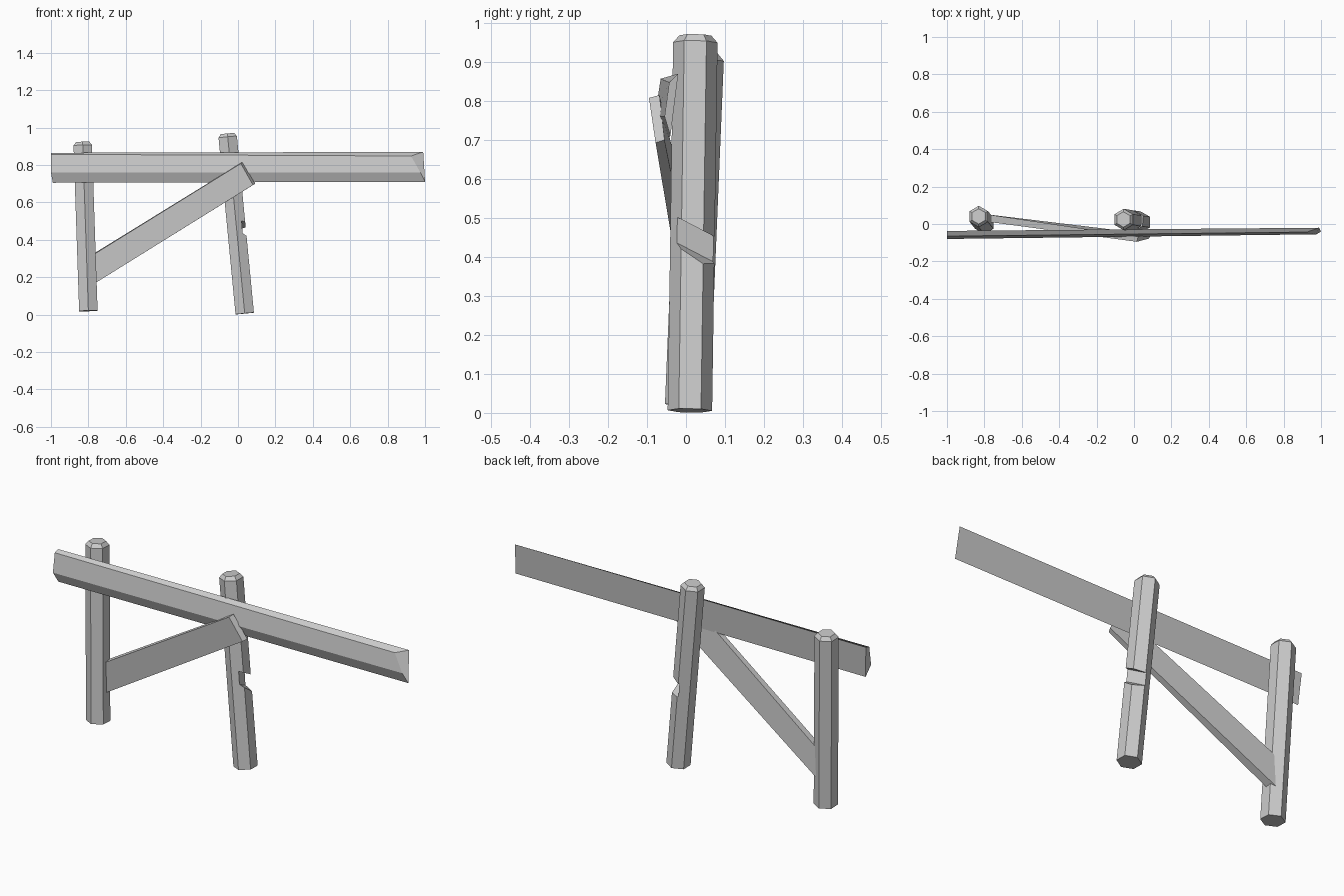
import bpy, bmesh, math
from mathutils import Vector

if "Cube" in bpy.data.objects:
    bpy.data.objects.remove(bpy.data.objects["Cube"])


def loft(name, rings):
    """Skin a list of equal-length point rings and cap both ends."""
    bm = bmesh.new()
    vs = [[bm.verts.new(p) for p in ring] for ring in rings]
    n = len(vs[0])
    for a, b in zip(vs, vs[1:]):
        for i in range(n):
            j = (i + 1) % n
            bm.faces.new((a[i], a[j], b[j], b[i]))
    bm.faces.new(vs[0][::-1])
    bm.faces.new(vs[-1])
    bmesh.ops.recalc_face_normals(bm, faces=bm.faces[:])
    me = bpy.data.meshes.new(name)
    bm.to_mesh(me)
    bm.free()
    ob = bpy.data.objects.new(name, me)
    bpy.context.collection.objects.link(ob)
    return ob


def post(name, bottom, top, radius=0.057, cap=0.018):
    """Leaning six-sided post with a chamfered top."""
    bottom, top = Vector(bottom), Vector(top)
    axis = (top - bottom).normalized()
    side = Vector((0, 1, 0))
    side = (side - axis * side.dot(axis)).normalized()
    across = side.cross(axis)

    def ring(c, r):
        return [c + r * (math.cos(k * math.pi / 3) * side +
                         math.sin(k * math.pi / 3) * across) for k in range(6)]
    return loft(name, [ring(bottom, radius), ring(top, radius),
                       ring(top + axis * cap, radius * 0.72)])


# Posts
post("left_post", (-0.80, 0.003, 0.02), (-0.83, 0.04, 0.905))
right_post = post("right_post", (0.036, 0.01, 0.006), (-0.055, 0.024, 0.95))

# Slanted notch chopped from the outer side of the right post
notch = [(0.020, 0.503), (0.025, 0.437), (0.058, 0.405), (0.20, 0.26), (0.20, 0.503)]
cutter = loft("notch_cutter", [
    [(x - 0.33 * (y + 0.025) if i < 2 else x, y, z - 0.52 * (y + 0.025))
     for i, (x, z) in enumerate(notch)] for y in (-0.08, 0.12)])
cutter.hide_render = True
cutter.hide_viewport = True
mod = right_post.modifiers.new("notch", 'BOOLEAN')
mod.operation = 'DIFFERENCE'
mod.solver = 'EXACT'
mod.object = cutter

# Rail: flat back, bevelled front, slanted right end
loft("top_rail", [
    [(-1.0, -0.037, 0.865), (-0.99, -0.05, 0.705), (-1.0, -0.08, 0.76), (-1.0, -0.065, 0.857)],
    [(0.99, -0.02, 0.87), (1.0, -0.04, 0.71), (0.975, -0.055, 0.76), (0.925, -0.043, 0.848)]])

# Diagonal brace from the left post up across the rail
loft("diagonal_brace", [
    [(-0.79, 0.013, 0.31), (-0.79, 0.013, 0.152), (-0.79, 0.052, 0.16), (-0.79, 0.052, 0.315)],
    [(0.015, -0.095, 0.808), (0.08, -0.078, 0.693), (0.092, -0.055, 0.70), (0.022, -0.068, 0.815)]])
